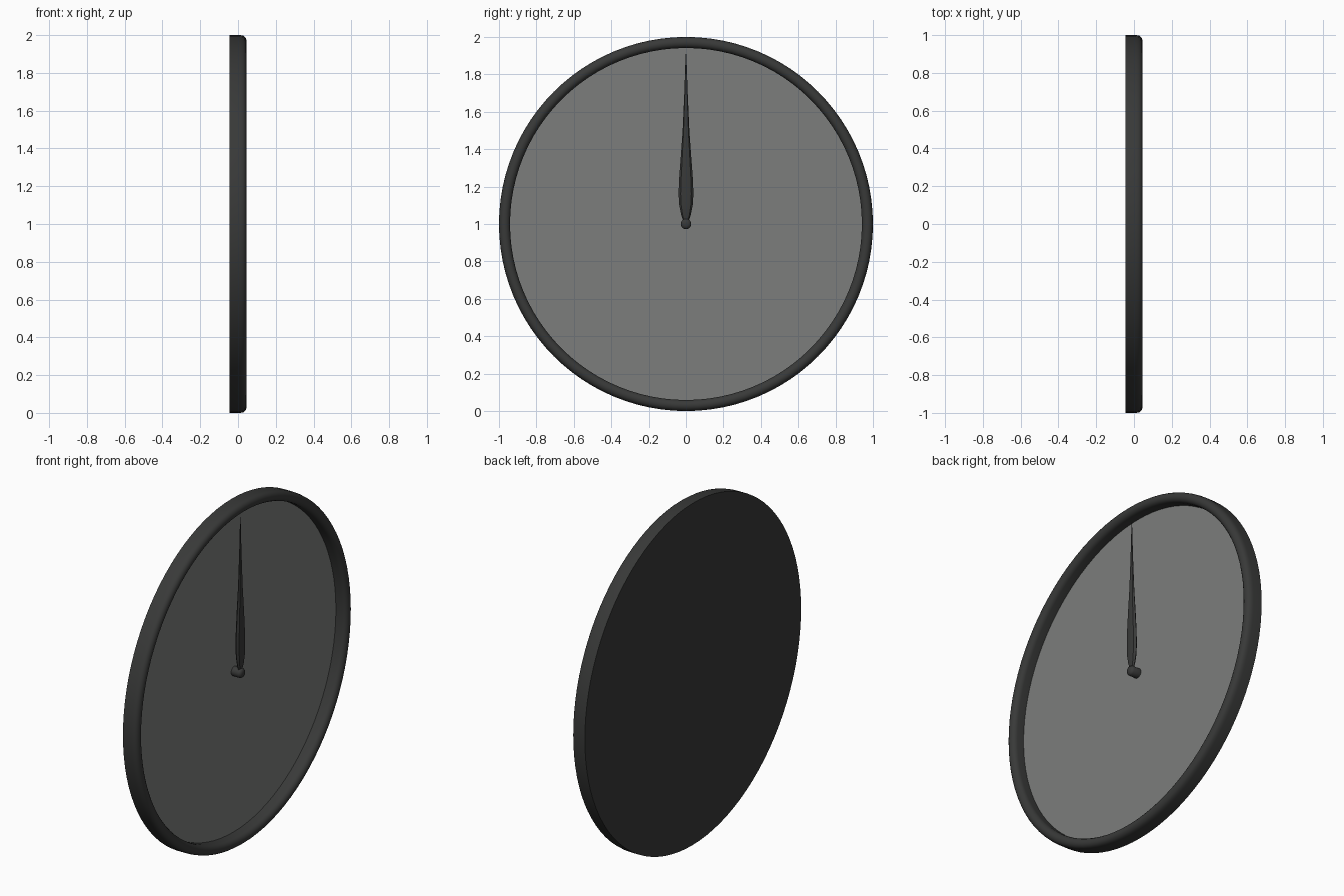
import bpy, bmesh, math
from math import sin, cos, pi

if "Cube" in bpy.data.objects:
    bpy.data.objects.remove(bpy.data.objects["Cube"])


def material(name, v):
    m = bpy.data.materials.new(name)
    m.diffuse_color = (v, v * 1.03, v, 1)
    m.use_nodes = True
    m.node_tree.nodes["Principled BSDF"].inputs["Base Color"].default_value = m.diffuse_color
    return m


dark = material("dark_metal", 0.04)
grey = material("grey_face", 0.2)


def finish(name, bm, mat, angle=40):
    bmesh.ops.recalc_face_normals(bm, faces=bm.faces)
    me = bpy.data.meshes.new(name)
    bm.to_mesh(me)
    bm.free()
    ob = bpy.data.objects.new(name, me)
    bpy.context.collection.objects.link(ob)
    me.materials.append(mat)
    bpy.ops.object.select_all(action='DESELECT')
    ob.select_set(True)
    bpy.context.view_layer.objects.active = ob
    bpy.ops.object.shade_smooth_by_angle(angle=math.radians(angle))
    return ob


def lathe(name, profile, mat, n=96, cap_start=False, cap_end=False):
    # Spin (radius, x) points about the x axis through z = 1
    bm = bmesh.new()
    rings = [[bm.verts.new((x, r * sin(2 * pi * i / n), 1 + r * cos(2 * pi * i / n)))
              for i in range(n)] for r, x in profile]
    for a, b in zip(rings, rings[1:]):
        for i in range(n):
            j = (i + 1) % n
            bm.faces.new((a[i], a[j], b[j], b[i]))
    if cap_start:
        bm.faces.new(rings[0])
    if cap_end:
        bm.faces.new(rings[-1])
    return finish(name, bm, mat)


# Casing: flat back, straight outer wall, rounded front lip, inner wall
lip = [(0.97 + 0.029 * cos(t * pi / 8), 0.017 + 0.028 * sin(t * pi / 8)) for t in range(9)]
lathe("casing", [(1.0, -0.045), (1.0, 0.01)] + lip + [(0.941, -0.025)], dark, cap_start=True)

# Recessed dial face
lathe("dial_face", [(0.941, -0.025), (0.941, -0.03)], grey, cap_start=True, cap_end=True)

# Pivot pin with a domed end
lathe("pivot", [(0.028, -0.025), (0.028, 0.022), (0.022, 0.031), (0.01, 0.035)], dark,
      n=24, cap_end=True)

# Tapered needle: eight-sided sections along z
bm = bmesh.new()
stations = [(1.01, 0.012), (1.05, 0.026), (1.1, 0.036), (1.16, 0.04), (1.24, 0.037),
            (1.36, 0.028), (1.5, 0.018), (1.7, 0.009), (1.91, 0.002)]
rings = [[bm.verts.new((0.015 + min(0.016, w * 0.5) * sin(i * pi / 4), w * cos(i * pi / 4), z))
          for i in range(8)] for z, w in stations]
for a, b in zip(rings, rings[1:]):
    for i in range(8):
        bm.faces.new((a[i], a[(i + 1) % 8], b[(i + 1) % 8], b[i]))
bm.faces.new(rings[0])
bm.faces.new(rings[-1])
finish("needle", bm, dark, 30)
